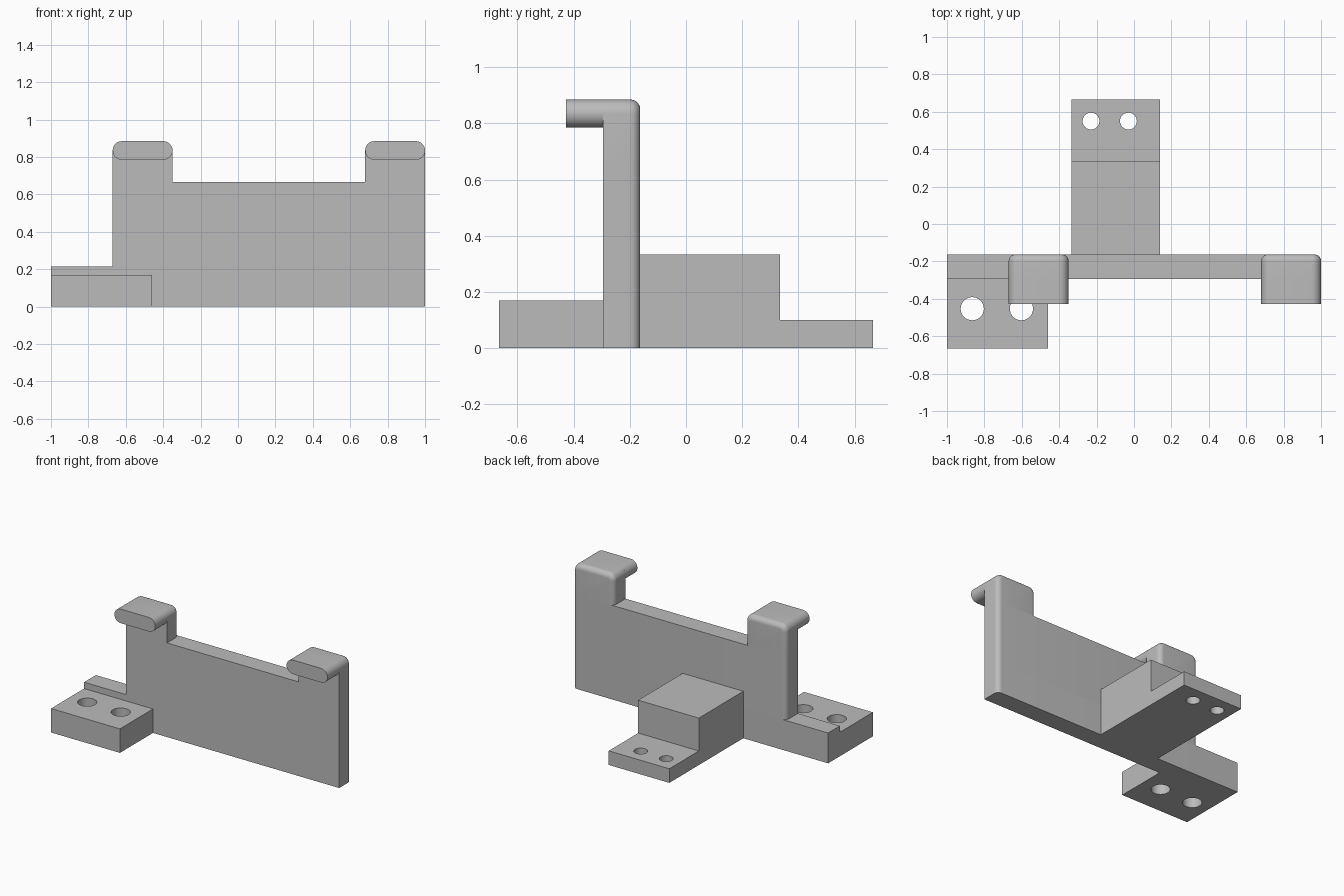
import bpy, bmesh, math
from mathutils import Vector

cube = bpy.data.objects.get("Cube")
if cube:
    bpy.data.objects.remove(cube, do_unlink=True)

GREY = (0.5, 0.5, 0.5, 1)
grey = bpy.data.materials.new("plain_grey")
grey.use_nodes = True
grey.diffuse_color = GREY
grey.node_tree.nodes["Principled BSDF"].inputs["Base Color"].default_value = GREY

# Shared dimensions
FRONT, BACK = -0.295, -0.163     # wall faces
LEDGE, RAIL, TOP = 0.215, 0.667, 0.885
FILLET, ROUND = 0.035, 0.05
POSTS = {"right": (-0.67, -0.35), "left": (0.68, 1.0)}


def rect(a0, a1, b0, b1, radii=(0, 0, 0, 0), steps=8):
    """Counter-clockwise rectangle outline with a radius for each corner."""
    corners = [(a0, b0, 1, 1), (a1, b0, -1, 1), (a1, b1, -1, -1), (a0, b1, 1, -1)]
    pts = []
    for i, ((a, b, sa, sb), r) in enumerate(zip(corners, radii)):
        if r == 0:
            pts.append((a, b))
            continue
        for k in range(steps + 1):
            t = math.pi + (i + k / steps) * math.pi / 2
            pts.append((a + sa * r + r * math.cos(t), b + sb * r + r * math.sin(t)))
    return pts


def prism(name, outline, lo, hi, axis="z", rim=0):
    """Extrude an outline along z (plan) or y (elevation), with an optional back fillet."""
    def place(p, h):
        return Vector((p[0], p[1], h)) if axis == "z" else Vector((p[0], h, p[1]))
    bm = bmesh.new()
    rings = [[bm.verts.new(place(p, h)) for p in outline] for h in (lo, hi)]
    for ring in rings:
        bm.faces.new(ring)
    n = len(outline)
    for i in range(n):
        j = (i + 1) % n
        bm.faces.new((rings[0][i], rings[0][j], rings[1][j], rings[1][i]))
    bmesh.ops.recalc_face_normals(bm, faces=bm.faces)
    if rim:
        base = min(p[1] for p in outline) + 0.001
        edges = [e for e in bm.edges
                 if all(v.co.y > hi - 0.001 for v in e.verts)
                 and any(v.co.z > base for v in e.verts)]
        bmesh.ops.bevel(bm, geom=edges, offset=rim, segments=8, profile=0.5,
                        affect='EDGES')
    mesh = bpy.data.meshes.new(name)
    bm.to_mesh(mesh)
    bm.free()
    mesh.materials.append(grey)
    obj = bpy.data.objects.new(name, mesh)
    bpy.context.collection.objects.link(obj)
    return obj


def drill(obj, xs, y, radius):
    """Cut vertical round holes right through a plate."""
    for x in xs:
        circle = rect(x - radius, x + radius, y - radius, y + radius, [radius] * 4)
        # drop the doubled points where the quarter arcs meet
        circle = [p for i, p in enumerate(circle) if i % 9 != 8]
        cutter = prism("hole_cutter", circle, -0.1, 0.5)
        cutter.hide_render = True
        mod = obj.modifiers.new("hole", 'BOOLEAN')
        mod.operation, mod.solver, mod.object = 'DIFFERENCE', 'EXACT', cutter
        bpy.context.view_layer.objects.active = obj
        bpy.ops.object.modifier_apply(modifier=mod.name)
        bpy.data.objects.remove(cutter, do_unlink=True)


# Upright wall: low ledge strip, then the main panel with filleted back edges
parts = [
    prism("wall_base", rect(-1, 1, FRONT, BACK, (0, 0, FILLET, 0)), 0, LEDGE),
    prism("wall_panel", rect(-0.67, 1, FRONT, BACK, (0, 0, FILLET, FILLET)), LEDGE, RAIL),
]

# Posts with round shoulders, each carrying a forward pill-shaped hook
for side, (x0, x1) in POSTS.items():
    parts.append(prism(side + "_post", rect(x0, x1, RAIL, TOP, (0, 0, ROUND, ROUND)),
                       FRONT, BACK, "y", FILLET))
    r = ROUND - 0.0005
    parts.append(prism(side + "_hook", rect(x0, x1, TOP - 2 * ROUND, TOP, [r] * 4),
                       -0.427, FRONT, "y"))

# Front foot with two screw holes
foot = prism("front_foot", rect(-1, -0.46, -0.665, FRONT), 0, 0.17)
drill(foot, (-0.865, -0.602), -0.453, 0.062)

# Rear block and its thin screw plate
block = prism("rear_block", rect(-0.335, 0.14, BACK, 0.335), 0, 0.333)
plate = prism("rear_plate", rect(-0.335, 0.14, 0.335, 0.665), 0, 0.10)
drill(plate, (-0.23, -0.03), 0.55, 0.045)

for obj in parts + [foot, block, plate]:
    obj.data.shade_smooth()
    obj.data.set_sharp_from_angle(angle=math.radians(30))
